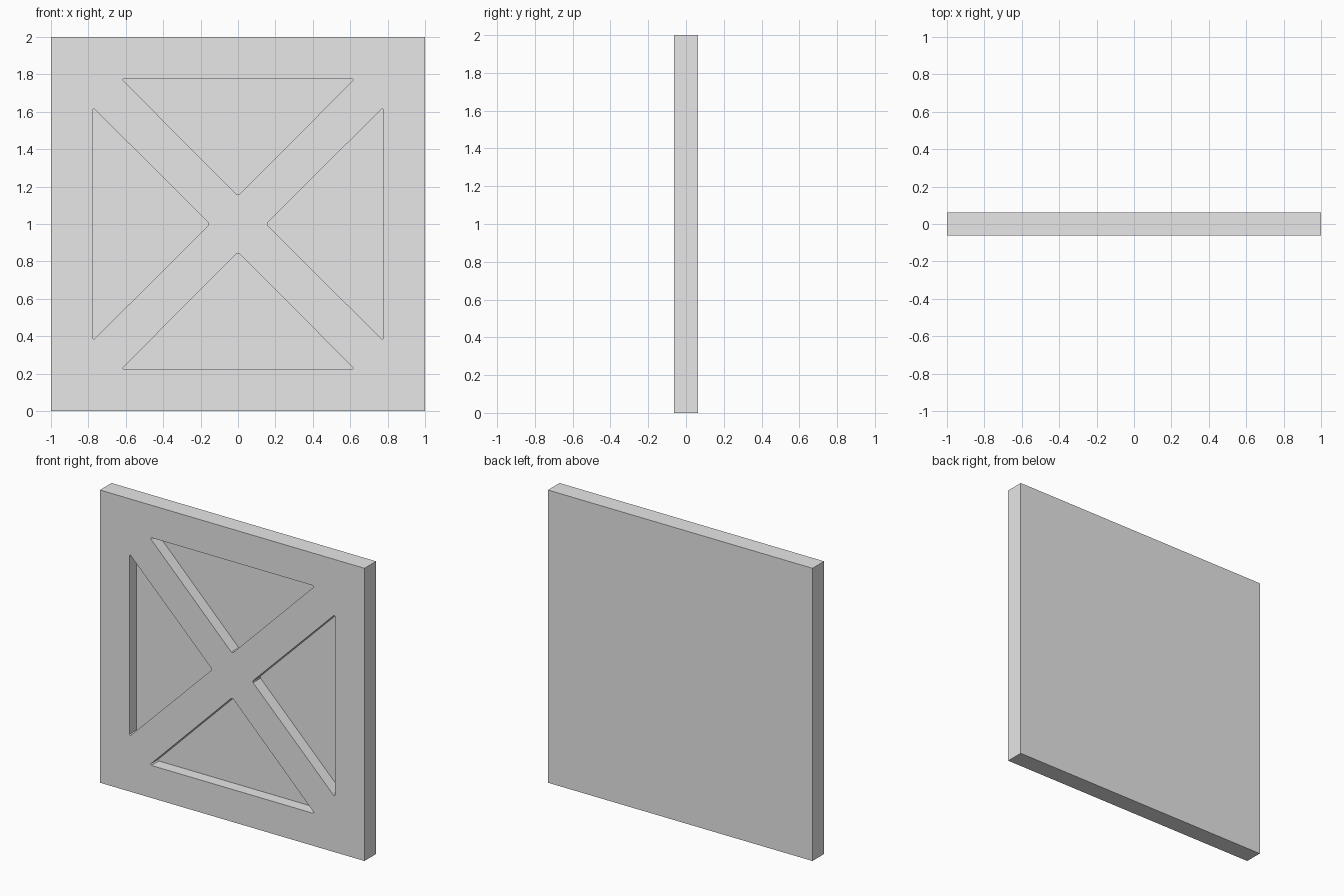
import bpy
import bmesh
from math import radians
from mathutils import Matrix, Vector

old = bpy.data.objects.get("Cube")
if old:
    bpy.data.objects.remove(old, do_unlink=True)

HALF_THICK = 0.0625
DEPTH = 0.08

grey = bpy.data.materials.new("light_grey")
grey.use_nodes = True
grey.diffuse_color = (0.8, 0.8, 0.8, 1)
grey.node_tree.nodes["Principled BSDF"].inputs["Base Color"].default_value = (0.8, 0.8, 0.8, 1)


def make_object(name, bm):
    bmesh.ops.recalc_face_normals(bm, faces=bm.faces)
    mesh = bpy.data.meshes.new(name)
    bm.to_mesh(mesh)
    bm.free()
    mesh.materials.append(grey)
    obj = bpy.data.objects.new(name, mesh)
    bpy.context.collection.objects.link(obj)
    return obj


# Square slab
bm = bmesh.new()
bmesh.ops.create_cube(bm, size=1)
bmesh.ops.scale(bm, vec=(2, 2 * HALF_THICK, 2), verts=bm.verts)
bmesh.ops.translate(bm, vec=(0, 0, 1), verts=bm.verts)
panel = make_object("panel", bm)

# Four triangular recesses with slightly clipped corners, turned around the centre
half = [(0.007, 0.158), (0.617, 0.77), (0.61, 0.778)]
outline = half + [(-x, z) for x, z in reversed(half)]
front, floor = -HALF_THICK - 0.05, -HALF_THICK + DEPTH
bm = bmesh.new()
for turn in range(4):
    spin = Matrix.Translation((0, 0, 1)) @ Matrix.Rotation(radians(90 * turn), 4, "Y")
    face = bm.faces.new([bm.verts.new(spin @ Vector((x, front, z))) for x, z in outline])
    grown = bmesh.ops.extrude_face_region(bm, geom=[face], use_keep_orig=True)
    moved = [v for v in grown["geom"] if isinstance(v, bmesh.types.BMVert)]
    bmesh.ops.translate(bm, vec=(0, floor - front, 0), verts=moved)
cutter = make_object("recess_cutter", bm)
cutter.hide_render = True

# Cut the recesses and bake the result
cut = panel.modifiers.new("recesses", "BOOLEAN")
cut.operation = "DIFFERENCE"
cut.solver = "EXACT"
cut.object = cutter
bpy.context.view_layer.objects.active = panel
panel.select_set(True)
bpy.ops.object.modifier_apply(modifier=cut.name)
bpy.data.objects.remove(cutter, do_unlink=True)
